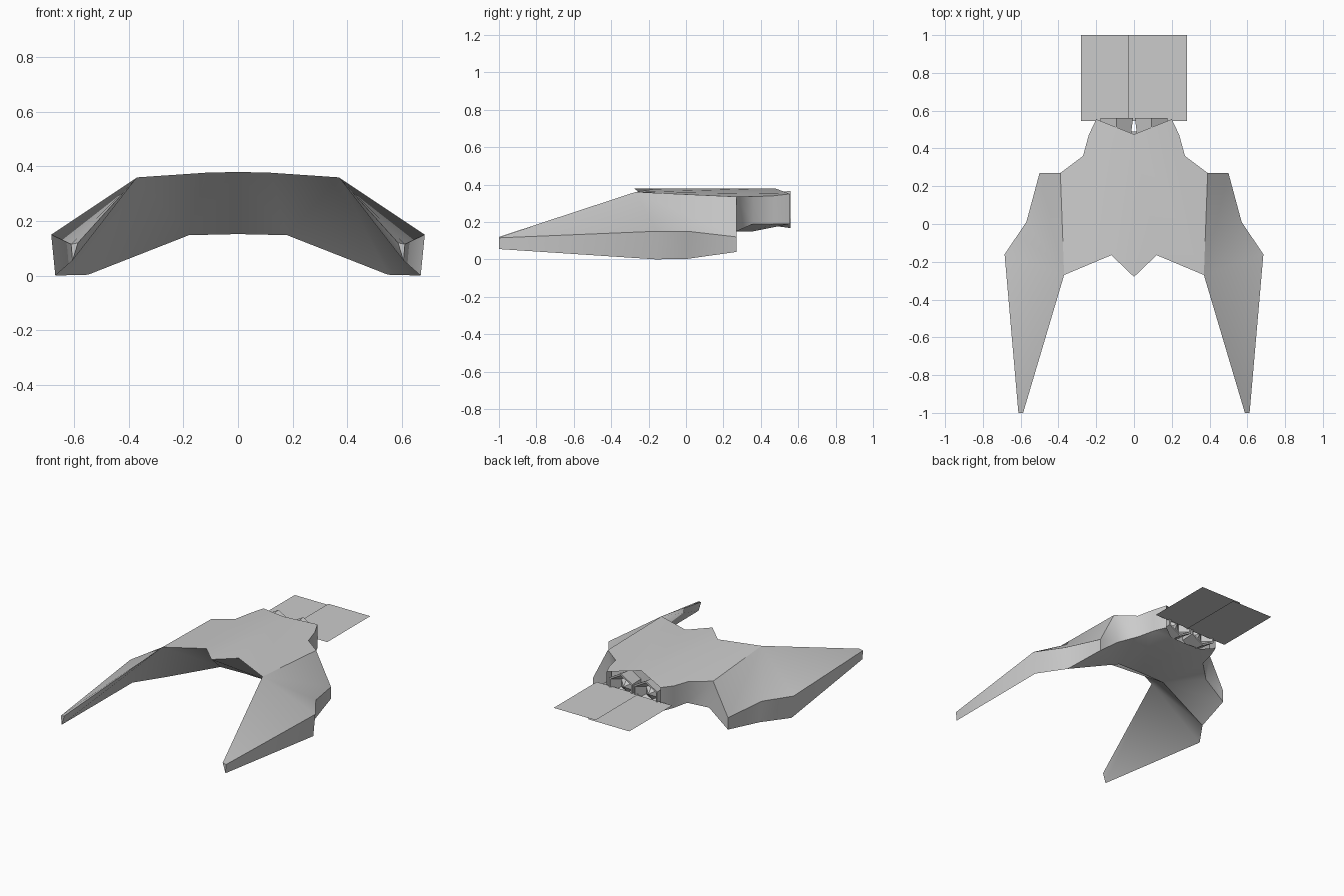
import bpy, bmesh, math

if "Cube" in bpy.data.objects:
    bpy.data.objects.remove(bpy.data.objects["Cube"])


def make_object(name, bm, smooth=None):
    mesh = bpy.data.meshes.new(name)
    bm.to_mesh(mesh)
    bm.free()
    ob = bpy.data.objects.new(name, mesh)
    bpy.context.collection.objects.link(ob)
    if smooth:
        bpy.ops.object.select_all(action='DESELECT')
        ob.select_set(True)
        bpy.context.view_layer.objects.active = ob
        bpy.ops.object.shade_smooth_by_angle(angle=math.radians(smooth))
    return ob


def mirrored(name, faces, smooth=None):
    """Polygons of the right half, mirrored across x = 0 and welded."""
    bm = bmesh.new()
    for s in (1, -1):
        for f in faces:
            bm.faces.new([bm.verts.new((s * x, y, z)) for x, y, z in f])
    bmesh.ops.remove_doubles(bm, verts=bm.verts, dist=1e-4)
    bmesh.ops.recalc_face_normals(bm, faces=bm.faces)
    return make_object(name, bm, smooth)


# Deck edge: nose, notch, wing root, and tail notch
nose, notch, root = (0, -.28, .38), (.12, -.165, .377), (.37, -.27, .36)
tail = (0, .475, .38)
# Wing tip corners
tip_in, tip_out, tip_low = (.587, -1, .12), (.612, -1, .115), (.607, -1, .055)
# Outer side wall, upper and lower edge, from wing tip to tail
upper = [tip_out, (.685, -.16, .15), (.57, .01, .15), (.50, .27, .12),
         (.39, .27, .335), (.27, .36, .335), (.24, .47, .34), (.20, .555, .35)]
lower = [tip_low, (.67, -.16, 0), (.55, .01, .003), (.50, .27, .04),
         (.36, .27, .15), (.26, .36, .19), (.235, .47, .19), (.20, .555, .19)]
# Belly edge
keel, keel_rear, lip = (.18, .07, .148), (.18, .36, .15), (.12, .50, .178)
mid, mid_rear, mid_lip = (0, .07, .152), (0, .36, .152), (0, .49, .18)

# Side walls
faces = [[upper[i], upper[i + 1], lower[i + 1], lower[i]] for i in range(1, 7)]
faces += [[tip_out, upper[1], lower[1]], [tip_out, lower[1], tip_low]]
# Deck and wing tops
faces += [[nose, notch, tail],
          [notch, root, upper[4], upper[5], upper[6], upper[7], tail],
          [root, tip_in, tip_out, upper[1]],
          [root, upper[1], upper[2]],
          [root, upper[2], upper[3], upper[4]]]
# Raked front, and wing tip
faces += [[nose, notch, keel, mid], [notch, root, keel],
          [tip_in, tip_out, tip_low]]
# Hollow wing undersides and belly
faces += [[root, tip_in, tip_low], [root, tip_low, lower[1]],
          [root, lower[1], lower[2]], [root, lower[2], keel],
          [keel, lower[2], lower[3], lower[4]],
          [keel, lower[4], lower[5], keel_rear],
          [keel_rear, lower[5], lower[6], lip], [lower[6], lower[7], lip],
          [mid, keel, keel_rear, mid_rear], [mid_rear, keel_rear, lip, mid_lip]]
mirrored("hull", faces, smooth=40)

# Bulkhead closing the tail recess
mirrored("tail_bulkhead", [[(0, .44, .375), (.24, .45, .34),
                            (.235, .45, .195), (.13, .45, .172), (0, .45, .172)]])

# Six-sided exhaust nozzles: outer shell, rim and a cone floor
for side, label in ((1, "right"), (-1, "left")):
    bm = bmesh.new()
    rings = []
    for r, y in ((.085, .45), (.1, .56), (.088, .56), (.05, .49)):
        rings.append([bm.verts.new((side * .092 + r * math.sin(a), y,
                                    .267 + r * math.cos(a)))
                      for a in (math.radians(60 * i) for i in range(6))])
    for a, b in zip(rings, rings[1:]):
        for i in range(6):
            j = (i + 1) % 6
            bm.faces.new((a[i], a[j], b[j], b[i]))
    hub = bm.verts.new((side * .092, .53, .267))
    for i in range(6):
        bm.faces.new((rings[-1][i], rings[-1][(i + 1) % 6], hub))
    bmesh.ops.recalc_face_normals(bm, faces=bm.faces)
    make_object(label + "_nozzle", bm)

    # Flat exhaust plume sheet; the right one lies just above the left
    bm = bmesh.new()
    z = .252 + side * .004
    bm.faces.new([bm.verts.new((side * x, y, z)) for x, y in
                  ((-.03, .545), (.28, .545), (.28, 1), (-.03, 1))])
    ob = make_object(label + "_exhaust_sheet", bm)
    if ob.data.polygons[0].normal.z < 0:
        ob.data.flip_normals()
